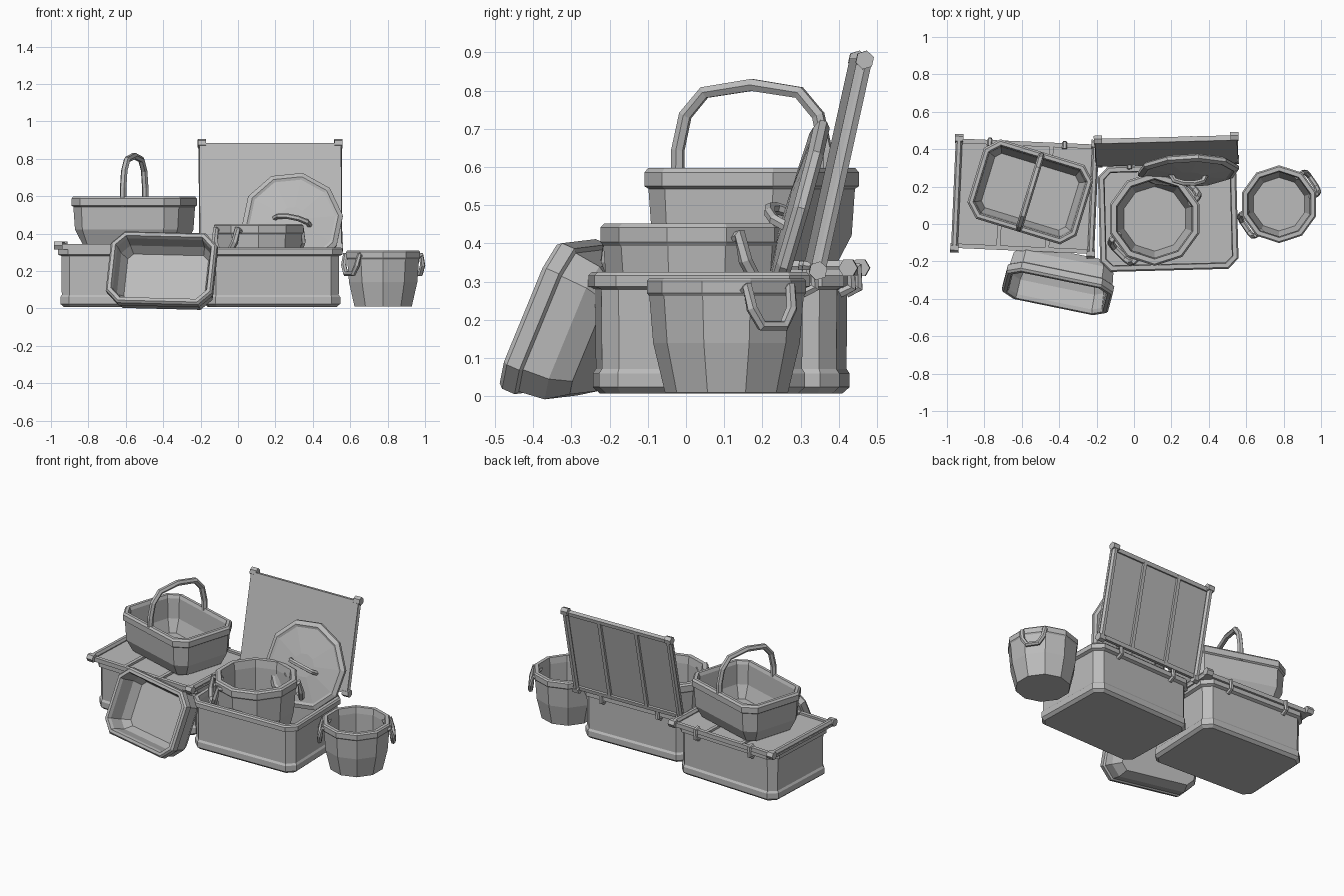
import bpy, bmesh
from math import sin, cos, pi, radians
from mathutils import Matrix, Vector

if "Cube" in bpy.data.objects:
    bpy.data.objects.remove(bpy.data.objects["Cube"])

grey = bpy.data.materials.new("plain_grey")
grey.use_nodes = True
grey.diffuse_color = (0.5, 0.5, 0.5, 1)
grey.node_tree.nodes["Principled BSDF"].inputs["Base Color"].default_value = (0.5, 0.5, 0.5, 1)


def add(name, mesh, place):
    mesh.materials.clear()
    mesh.materials.append(grey)
    ob = bpy.data.objects.new(name, mesh)
    bpy.context.scene.collection.objects.link(ob)
    ob.matrix_world = place
    return ob


def at(x, y, z, rx=0, rz=0, roll=0, s=1):
    return (Matrix.Translation((x, y, z)) @ Matrix.Rotation(radians(rz), 4, "Z")
            @ Matrix.Rotation(radians(rx), 4, "X") @ Matrix.Rotation(radians(roll), 4, "Z")
            @ Matrix.Scale(s, 4))


def chamfered(hw, hd, c):
    """Outline of a rectangle with cut corners, as a function of the inset."""
    def outline(i):
        w, d, k = hw - i, hd - i, c - 0.586 * i
        return [(w, k - d), (w, d - k), (w - k, d), (k - w, d),
                (-w, d - k), (-w, k - d), (k - w, -d), (w - k, -d)]
    return outline


def polygon(r, n=10):
    """Regular outline with a corner towards +y."""
    return lambda i: [((r - i) * cos(2 * pi * k / n + pi / 2), (r - i) * sin(2 * pi * k / n + pi / 2))
                      for k in range(n)]


def loft(name, outline, profile, place):
    """Stack outlines along a profile of (inset, height) and cap both ends."""
    bm = bmesh.new()
    rings = [[bm.verts.new((x, y, z)) for x, y in outline(i)] for i, z in profile]
    n = len(rings[0])
    for a, b in zip(rings, rings[1:]):
        for k in range(n):
            bm.faces.new((a[k], a[(k + 1) % n], b[(k + 1) % n], b[k]))
    bm.faces.new(rings[0][::-1])
    bm.faces.new(rings[-1])
    bmesh.ops.recalc_face_normals(bm, faces=bm.faces)
    mesh = bpy.data.meshes.new(name)
    bm.to_mesh(mesh)
    bm.free()
    return add(name, mesh, place)


def rod(name, points, radius, place):
    """Six-sided bar following a path."""
    cu = bpy.data.curves.new(name, "CURVE")
    cu.dimensions = "3D"
    cu.bevel_depth, cu.bevel_resolution, cu.use_fill_caps = radius, 1, True
    sp = cu.splines.new("POLY")
    sp.points.add(len(points) - 1)
    for p, co in zip(sp.points, points):
        p.co = (*co, 1)
    tmp = bpy.data.objects.new(name + "_path", cu)
    mesh = bpy.data.meshes.new_from_object(tmp)
    bpy.data.objects.remove(tmp)
    for f in mesh.polygons:
        f.use_smooth = False
    return add(name, mesh, place)


def box(name, size, centre, place):
    bm = bmesh.new()
    bmesh.ops.create_cube(bm, size=1)
    for v in bm.verts:
        v.co = Vector([a * b for a, b in zip(v.co, size)]) + Vector(centre)
    mesh = bpy.data.meshes.new(name)
    bm.to_mesh(mesh)
    bm.free()
    return add(name, mesh, place)


def hamper(name, place, lid_angle, hinge_y, length):
    # Hollow body with a base band and a top rim
    loft(name + "_body", chamfered(0.37, 0.282, 0.055),
         [(0.03, 0.008), (0.012, 0.024), (0.012, 0.06), (0.02, 0.072), (0.018, 0.28),
          (0, 0.288), (0, 0.316), (0.008, 0.325), (0.03, 0.325), (0.035, 0.3), (0.035, 0.06)], place)
    # Lid swings about its hinge line
    lid = place @ at(0, hinge_y, 0.33, rx=lid_angle)
    box(name + "_lid_panel", (0.758, length, 0.014), (0, -length / 2, -0.007), lid)
    for x in (-0.13, 0.13):
        box(name + "_lid_batten", (0.022, length, 0.016), (x, -length / 2, 0.006), lid)
    for y in (-0.012, 0.012 - length):
        box(name + "_lid_crossbar", (0.74, 0.024, 0.02), (0, y, 0.003), lid)
    for x in (-0.365, 0.365):
        rod(name + "_lid_side_rod", [(x, 0, 0.01), (x, -length, 0.01)], 0.018, lid)
        for y in (0, -length):
            rod(name + "_lid_knob", [(x - 0.022, y, 0.006), (x + 0.022, y, 0.006)], 0.025, lid)
    # Hinge loops at the back
    for x in (-0.2, 0.2):
        rod(name + "_hinge", [(x, hinge_y - 0.03, 0.343), (x, hinge_y, 0.338),
                              (x, hinge_y + 0.002, 0.285), (x, hinge_y - 0.03, 0.27)], 0.014, place)


def pot(name, place, handle_turn):
    loft(name + "_body", polygon(0.208),
         [(0.047, 0.01), (0.016, 0.14), (0.006, 0.262), (0, 0.27), (0, 0.302), (0.008, 0.31),
          (0.03, 0.31), (0.036, 0.27), (0.036, 0.14), (0.065, 0.035)], place)
    # Two drooping handles hooked over the wall
    for turn in (handle_turn, handle_turn + 180):
        path = [(0.155, -0.065, 0.265), (0.2, -0.068, 0.285), (0.212, -0.063, 0.23),
                (0.217, -0.035, 0.185)]
        path += [(x, -y, z) for x, y, z in reversed(path)]
        rod(name + "_handle", path, 0.015, place @ Matrix.Rotation(radians(turn), 4, "Z"))


def basket(name, hw, hd, h, place):
    loft(name + "_body", chamfered(hw, hd, 0.07),
         [(0.055, 0), (0.018, h * 0.3), (0.01, h - 0.055), (0, h - 0.048), (0, h - 0.012),
          (0.01, h), (0.028, h), (0.036, h - 0.02), (0.042, h * 0.42), (0.07, 0.025)], place)


# Two hampers, one closed and one open
hamper("closed_hamper", at(-0.583, 0.145, 0, rz=-2.5), 0, 0.296, 0.585)
hamper("open_hamper", at(0.183, 0.034, 0, rz=1.5), -102.5, 0.296, 0.565)

# Carrying basket on the closed hamper
spot = at(-0.555, 0.172, 0.345, rz=-17)
basket("carry_basket", 0.305, 0.222, 0.253, spot)
half = [(0, -0.203, 0.2), (0, -0.202, 0.3), (0, -0.182, 0.39), (0, -0.13, 0.45)]
rod("carry_basket_handle", half + [(0, 0, 0.47)] + [(x, -y, z) for x, y, z in reversed(half)],
    0.018, spot)

# Tray basket leaning on the front
basket("leaning_tray", 0.29, 0.207, 0.18, at(-0.38, -0.207, 0.15, rx=67, rz=-11, roll=-1.5))

# Round pots
pot("small_pot", at(0.776, 0.106, 0), 34)
pot("large_pot", at(0.11, 0.028, 0.077, s=1.21), 45)

# Round lid leaning against the open hamper lid
disc = at(0.29, 0.305, 0.46, rx=74, rz=2, roll=-12)
loft("round_lid", polygon(0.272), [(0.015, 0), (0, 0.012), (0, 0.03), (0.025, 0.042),
                                   (0.04, 0.036), (0.2, 0.05)], disc)
rod("round_lid_handle", [(-0.095, -0.008, 0.04), (-0.078, -0.003, 0.075), (-0.03, 0.002, 0.09),
                         (0.03, 0.002, 0.09), (0.078, -0.003, 0.075), (0.095, -0.008, 0.04)],
    0.015, disc)
